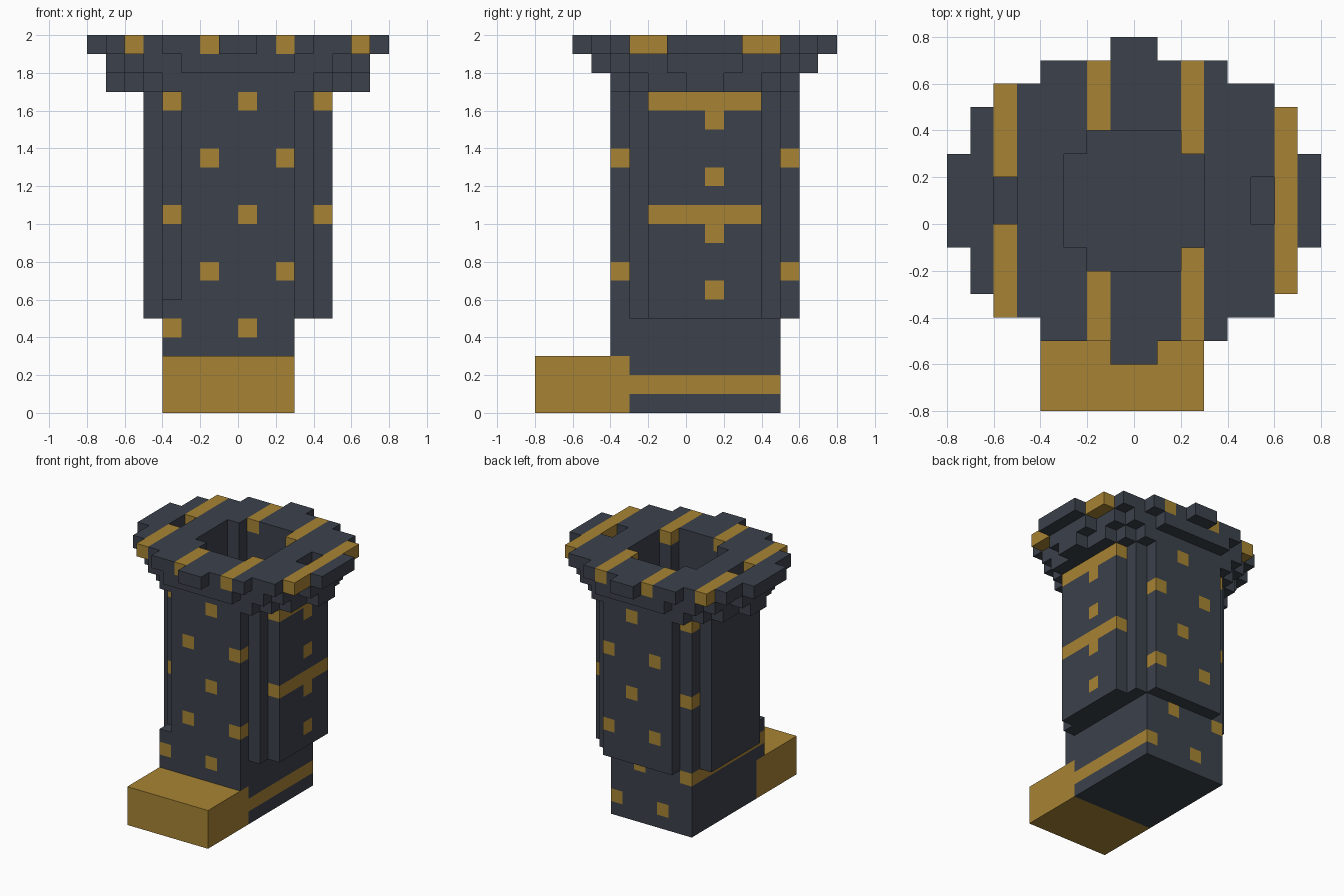
import bpy, bmesh, math
from mathutils import Vector

cube = bpy.data.objects.get("Cube")
if cube:
    bpy.data.objects.remove(cube)

CELL = 0.1


def make_material(name, color):
    mat = bpy.data.materials.new(name)
    mat.use_nodes = True
    mat.diffuse_color = color
    mat.node_tree.nodes["Principled BSDF"].inputs["Base Color"].default_value = color
    return mat


MATERIALS = [make_material("dark_slate", (0.045, 0.054, 0.072, 1)),
             make_material("old_gold", (0.39, 0.231, 0.034, 1))]


def box(xs, ys, zs):
    """Cells of a solid block, each argument a (start, stop) pair."""
    return {(i, j, k) for i in range(*xs) for j in range(*ys) for k in range(*zs)}


def disc(half_widths, zs):
    """Stepped round slab; half widths run outward from its centre line."""
    cells = set()
    for d, w in enumerate(half_widths):
        for j in (1 + d, -d):
            cells |= box((-w, w), (j, j + 1), zs)
    return cells


def is_gold(i, j, k):
    toe = k < 3 and j < -3
    rods = (k % 6 == 1 and i % 4 == 2) or (k % 6 == 4 and i % 4 == 0)
    side_dots = i == 4 and j == 1 and k % 3 == 0 and 5 < k < 16
    return toe or rods or side_dots


# Leg opening and the two strap slots in the rim
opening = disc([3, 3, 2], (6, 20))
slots = box((5, 6), (0, 2), (19, 20)) | box((-6, -5), (0, 2), (19, 20))

# Parts of the boot, from the ground up
parts = {
    "toe_cap": box((-4, 3), (-8, -3), (0, 3)),
    "heel_and_ankle": box((-4, 3), (-3, 5), (0, 3)) | box((-4, 3), (-4, 5), (3, 6)),
    "shaft": disc([5, 5, 5, 4, 3], (5, 17)) - opening,
    "lower_collar": disc([7, 6, 6, 5, 4], (17, 18)) - opening,
    "upper_collar": disc([7, 7, 6, 6, 5, 3], (18, 19)) - opening,
    "rim": disc([8, 8, 7, 7, 6, 4, 1], (19, 20)) - opening - slots,
}
parts["shaft"] -= parts["heel_and_ankle"]
solid = set().union(*parts.values())


def build(name, cells):
    """Outer skin of the cells, with flat areas of one colour merged."""
    bm = bmesh.new()
    for cell in sorted(cells):
        centre = Vector(cell) + Vector((0.5, 0.5, 0.5))
        for axis in range(3):
            for sign in (-1, 1):
                n = Vector((0, 0, 0))
                n[axis] = sign
                if tuple(int(c + s) for c, s in zip(cell, n)) in solid:
                    continue
                u = Vector((n.y, n.z, n.x)) / 2
                v = n.cross(u)
                corners = (-u - v, u - v, u + v, v - u)
                face = bm.faces.new([bm.verts.new((centre + n / 2 + c) * CELL)
                                     for c in corners])
                face.material_index = int(is_gold(*cell))
    bmesh.ops.remove_doubles(bm, verts=bm.verts, dist=CELL / 100)
    bmesh.ops.dissolve_limit(bm, angle_limit=math.radians(1), verts=bm.verts,
                             edges=bm.edges, delimit={'MATERIAL'})
    mesh = bpy.data.meshes.new(name)
    bm.to_mesh(mesh)
    bm.free()
    for mat in MATERIALS:
        mesh.materials.append(mat)
    bpy.context.collection.objects.link(bpy.data.objects.new(name, mesh))


for part, part_cells in parts.items():
    build(part, part_cells)
